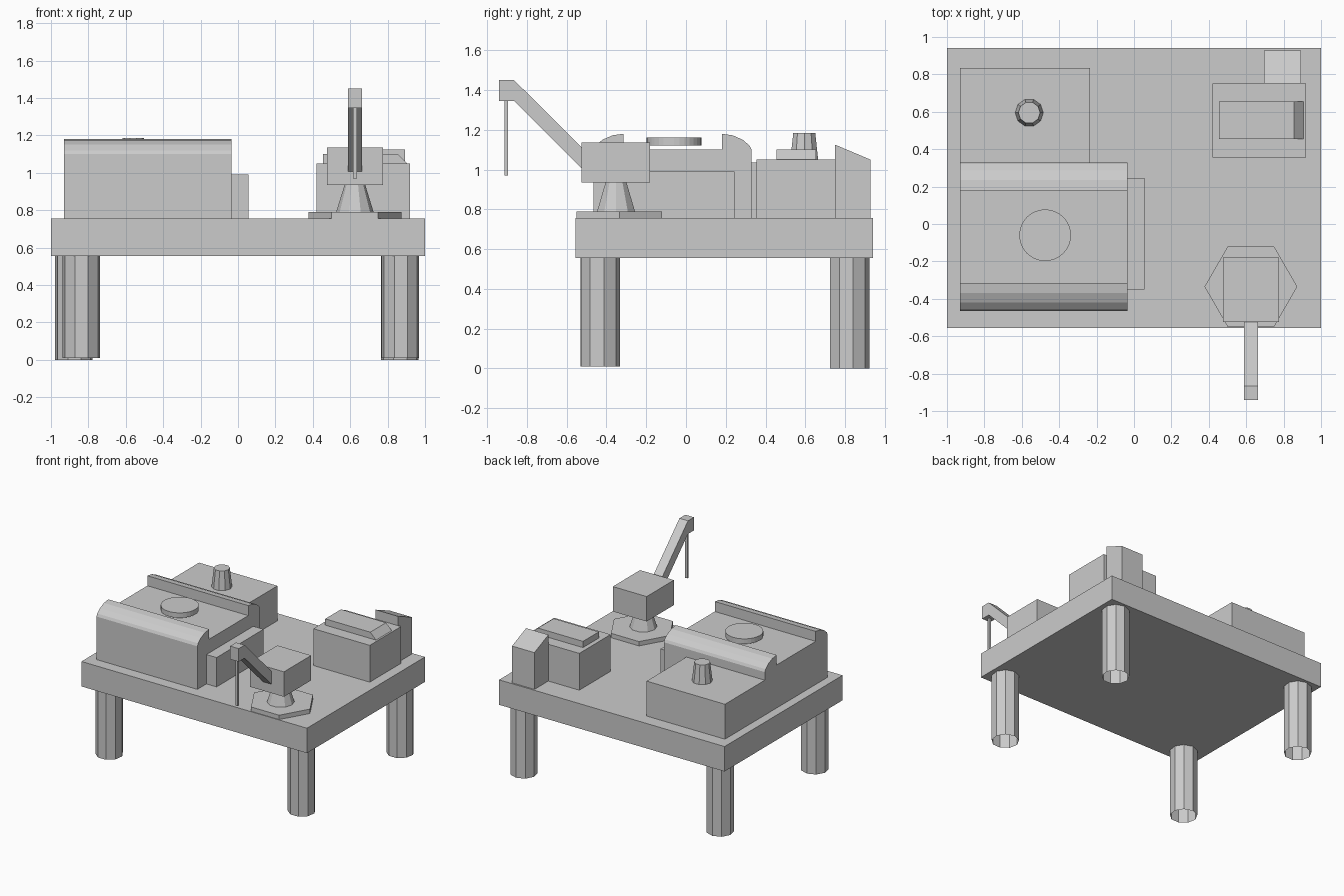
import bpy, bmesh, math

if "Cube" in bpy.data.objects:
    bpy.data.objects.remove(bpy.data.objects["Cube"])

grey = bpy.data.materials.new("plain_grey")
grey.diffuse_color = (0.6, 0.6, 0.6, 1)
grey.use_nodes = True
grey.node_tree.nodes["Principled BSDF"].inputs["Base Color"].default_value = grey.diffuse_color


def add_object(name, bm):
    bmesh.ops.recalc_face_normals(bm, faces=bm.faces)
    mesh = bpy.data.meshes.new(name)
    bm.to_mesh(mesh)
    bm.free()
    mesh.materials.append(grey)
    obj = bpy.data.objects.new(name, mesh)
    bpy.context.collection.objects.link(obj)
    return obj


def prism(name, points, a, b, axis):
    """Extrude a profile from a to b; 'x' takes (y, z) points, 'y' takes (x, z)."""
    bm = bmesh.new()
    place = {'x': lambda p, t: (t, p[0], p[1]), 'y': lambda p, t: (p[0], t, p[1])}[axis]
    ends = [[bm.verts.new(place(p, t)) for p in points] for t in (a, b)]
    bm.faces.new(ends[0])
    bm.faces.new(ends[1])
    n = len(points)
    for i in range(n):
        j = (i + 1) % n
        bm.faces.new((ends[0][i], ends[0][j], ends[1][j], ends[1][i]))
    return add_object(name, bm)


def box(name, x0, x1, y0, y1, z0, z1):
    return prism(name, [(y0, z0), (y1, z0), (y1, z1), (y0, z1)], x0, x1, 'x')


def cone(name, x, y, z0, z1, r0, r1, sides, turn=0, caps=True):
    bm = bmesh.new()
    rings = []
    for z, r in ((z0, r0), (z1, r1)):
        angles = [turn + math.tau * i / sides for i in range(sides)]
        rings.append([bm.verts.new((x + r * math.cos(a), y + r * math.sin(a), z)) for a in angles])
    for i in range(sides):
        j = (i + 1) % sides
        bm.faces.new((rings[0][i], rings[0][j], rings[1][j], rings[1][i]))
    if caps:
        bm.faces.new(rings[0])
        bm.faces.new(rings[1])
    return add_object(name, bm)


# Platform deck on four open tube legs
box("deck", -1, 1, -0.555, 0.94, 0.555, 0.755)
legs = {"front_left_leg": (-0.838, -0.433, 0.01), "front_right_leg": (0.868, -0.433, 0.01),
        "back_left_leg": (-0.877, 0.82, 0.0), "back_right_leg": (0.865, 0.82, 0.0)}
for name, (x, y, z) in legs.items():
    cone(name, x, y, z, 0.556, 0.102, 0.102, 9, 0.2, caps=False)

# Main building with side annex, roof disc and two curved roof edges
box("main_building", -0.93, -0.035, -0.465, 0.33, 0.755, 1.10)
box("side_annex", -0.035, 0.055, -0.35, 0.245, 0.755, 0.99)
cone("roof_disc", -0.475, -0.06, 1.12, 1.16, 0.138, 0.138, 32)
curve = [(0.18, 1.10), (0.18, 1.18), (0.235, 1.172), (0.285, 1.15), (0.32, 1.12), (0.33, 1.10)]
prism("back_roof_edge", curve, -0.93, -0.035, 'x')
prism("front_roof_edge", [(-0.135 - y, z) for y, z in curve], -0.93, -0.035, 'x')

# Rear building with chimney
box("rear_building", -0.93, -0.235, 0.33, 0.835, 0.755, 1.035)
cone("chimney", -0.56, 0.595, 1.035, 1.185, 0.075, 0.058, 10)

# Right hut with bevelled roof plate and sloped back shed
box("hut", 0.42, 0.92, 0.355, 0.752, 0.755, 1.05)
prism("hut_roof_plate", [(0.455, 1.05), (0.905, 1.05), (0.855, 1.10), (0.455, 1.10)],
      0.455, 0.655, 'y')
prism("back_shed", [(0.75, 0.755), (0.928, 0.755), (0.928, 1.05), (0.75, 1.125)],
      0.695, 0.893, 'x')

# Crane: hexagonal foot, tapered post, cab, bent arm and hanging rod
cone("crane_foot", 0.625, -0.335, 0.755, 0.79, 0.248, 0.248, 6)
cone("crane_post", 0.625, -0.352, 0.79, 0.936, 0.1, 0.055, 10)
box("crane_cab", 0.475, 0.775, -0.525, -0.18, 0.935, 1.135)
prism("crane_arm", [(-0.94, 1.345), (-0.865, 1.345), (-0.524, 1.005), (-0.524, 1.11),
                    (-0.865, 1.45), (-0.94, 1.45)], 0.588, 0.664, 'x')
box("crane_rod", 0.615, 0.635, -0.912, -0.895, 0.97, 1.346)
